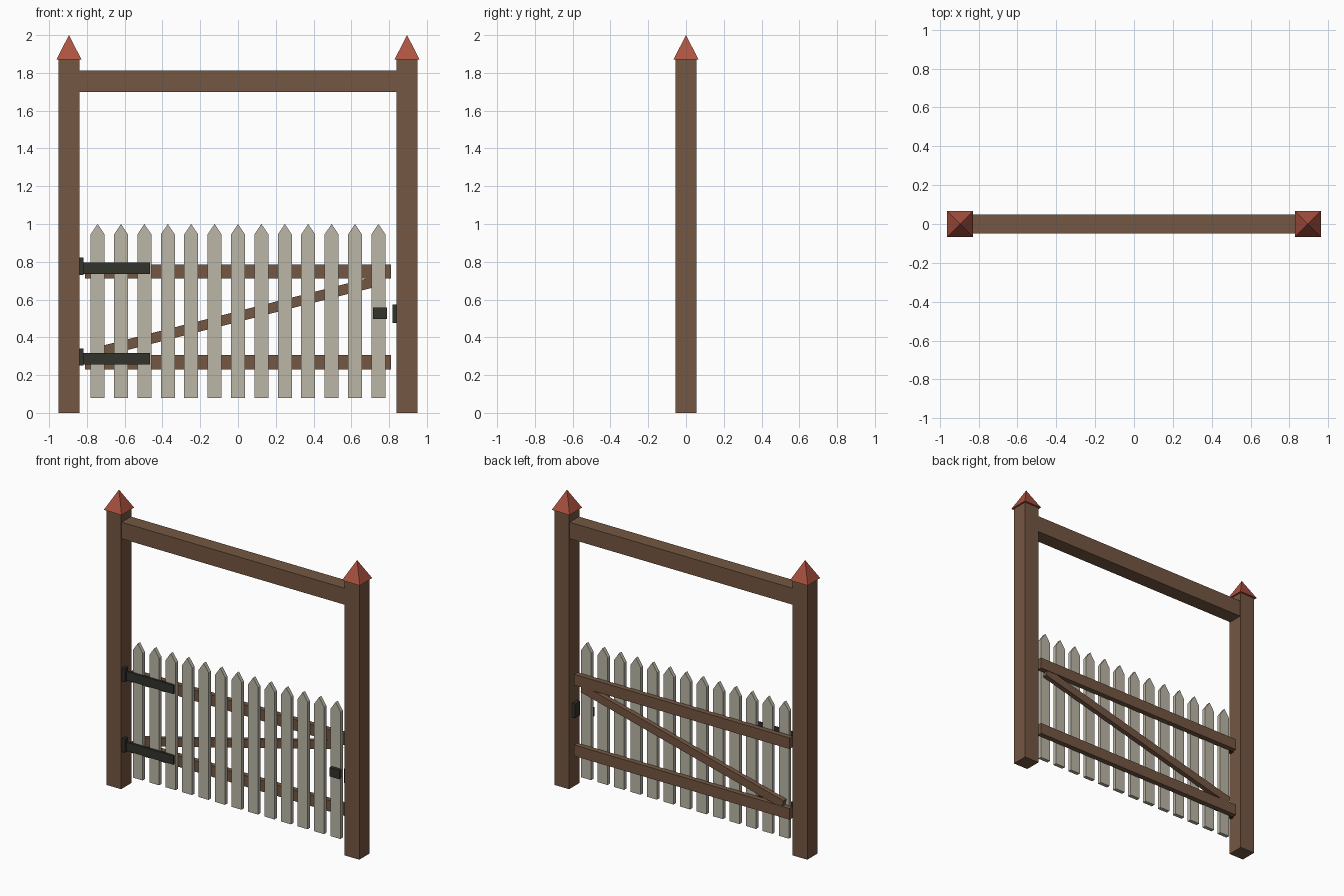
import bpy, bmesh, math
from mathutils import Matrix

if "Cube" in bpy.data.objects:
    bpy.data.objects.remove(bpy.data.objects["Cube"])


def material(name, rgb):
    m = bpy.data.materials.new(name)
    m.diffuse_color = (*rgb, 1)
    m.use_nodes = True
    m.node_tree.nodes["Principled BSDF"].inputs["Base Color"].default_value = m.diffuse_color
    return m


WOOD = material("brown_wood", (0.175, 0.095, 0.055))
PICKET = material("weathered_paint", (0.50, 0.47, 0.39))
CAP = material("red_cap", (0.42, 0.085, 0.05))
IRON = material("dark_iron", (0.032, 0.033, 0.025))


def finish(name, bm, mat):
    bmesh.ops.recalc_face_normals(bm, faces=bm.faces)
    me = bpy.data.meshes.new(name)
    bm.to_mesh(me)
    bm.free()
    me.materials.append(mat)
    ob = bpy.data.objects.new(name, me)
    bpy.context.collection.objects.link(ob)
    return ob


def box(name, x, y, z, mat):
    """Box from (min, max) pairs."""
    bm = bmesh.new()
    size = [b - a for a, b in (x, y, z)]
    mid = [(a + b) / 2 for a, b in (x, y, z)]
    bmesh.ops.create_cube(bm, size=1, matrix=Matrix.Translation(mid) @ Matrix.Diagonal((*size, 1)))
    return finish(name, bm, mat)


# Posts with pyramid caps
for side, cx in (("left", -0.895), ("right", 0.895)):
    box(side + "_post", (cx - 0.055, cx + 0.055), (-0.055, 0.055), (0, 1.87), WOOD)
    bm = bmesh.new()
    bmesh.ops.create_cone(bm, cap_ends=True, segments=4, radius1=0.067 * math.sqrt(2), radius2=0,
                          depth=0.13, matrix=Matrix.Translation((cx, 0, 1.935))
                          @ Matrix.Rotation(math.pi / 4, 4, 'Z'))
    finish(side + "_post_cap", bm, CAP)

# Top beam
box("top_beam", (-0.84, 0.84), (-0.05, 0.05), (1.70, 1.812), WOOD)

# Pickets with pointed tops
for i in range(13):
    cx = (i - 6) * 0.1239
    profile = [(-0.037, 0.08), (0.037, 0.08), (0.037, 0.945), (0, 1.0), (-0.037, 0.945)]
    bm = bmesh.new()
    face = bm.faces.new([bm.verts.new((cx + px, -0.015, pz)) for px, pz in profile])
    out = bmesh.ops.extrude_face_region(bm, geom=[face])
    bmesh.ops.translate(bm, vec=(0, 0.025, 0),
                        verts=[v for v in out["geom"] if isinstance(v, bmesh.types.BMVert)])
    finish(f"picket_{i + 1}", bm, PICKET)

# Rails behind the pickets
for name, z in (("lower_rail", 0.268), ("upper_rail", 0.748)):
    box(name, (-0.81, 0.81), (0.01, 0.045), (z - 0.0375, z + 0.0375), WOOD)

# Diagonal brace
brace = box("diagonal_brace", (-0.78, 0.78), (0.01, 0.042), (-0.0275, 0.0275), WOOD)
brace.location.z = 0.51
brace.rotation_euler.y = -math.atan(0.254)

# Strap hinges
for name, z in (("lower", 0.286), ("upper", 0.766)):
    box(name + "_hinge_strap", (-0.82, -0.466), (-0.029, -0.015), (z - 0.03, z + 0.03), IRON)
    box(name + "_hinge_plate", (-0.84, -0.817), (-0.045, -0.015), (z - 0.036, z + 0.056), IRON)

# Latch and catch
box("latch", (0.714, 0.788), (-0.037, -0.015), (0.496, 0.557), IRON)
box("latch_catch", (0.817, 0.84), (-0.03, 0.025), (0.477, 0.573), IRON)
